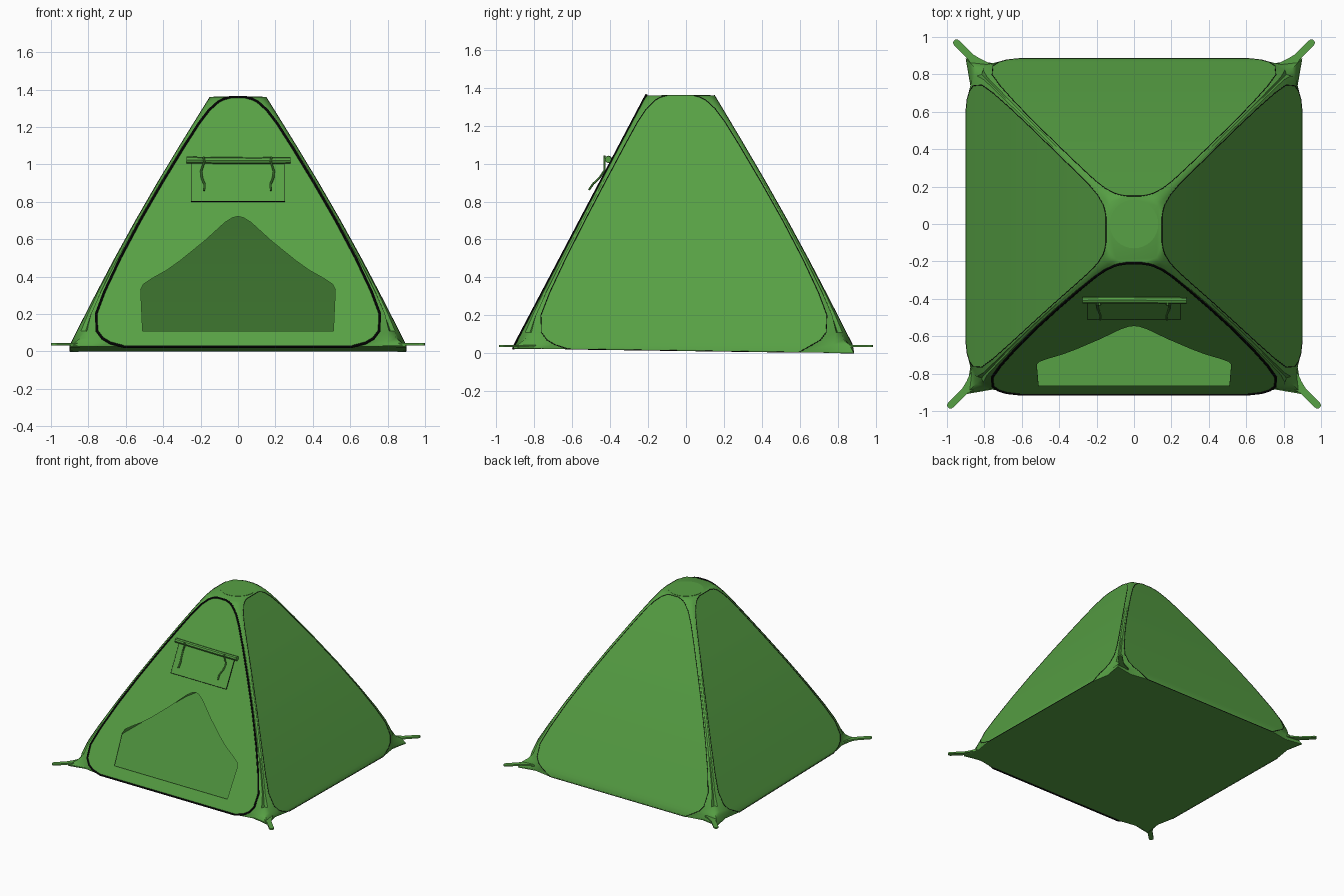
import bpy
import bmesh
from math import sin, pi, cos
from mathutils import Vector

cube = bpy.data.objects.get("Cube")
if cube:
    bpy.data.objects.remove(cube, do_unlink=True)


def material(name, colour):
    mat = bpy.data.materials.new(name)
    mat.use_nodes = True
    mat.diffuse_color = colour
    bsdf = mat.node_tree.nodes["Principled BSDF"]
    bsdf.inputs["Base Color"].default_value = colour
    bsdf.inputs["Roughness"].default_value = 0.8
    return mat


fabric = material("green_fabric", (0.095, 0.355, 0.058, 1))
trim = material("black_trim", (0.004, 0.004, 0.004, 1))


def activate(obj):
    bpy.ops.object.select_all(action='DESELECT')
    obj.select_set(True)
    bpy.context.view_layer.objects.active = obj


def thicken(obj, thickness, offset):
    mod = obj.modifiers.new("Thickness", 'SOLIDIFY')
    mod.thickness, mod.offset = thickness, offset
    activate(obj)
    bpy.ops.object.modifier_apply(modifier=mod.name)


def make(name, verts, faces):
    mesh = bpy.data.meshes.new(name)
    mesh.from_pydata(verts, [], faces)
    obj = bpy.data.objects.new(name, mesh)
    bpy.context.collection.objects.link(obj)
    mesh.materials.append(fabric)
    return obj


def plate(name, points, thickness, offset=0):
    thicken(make(name, points, [range(len(points))]), thickness, offset)


def smooth(obj):
    activate(obj)
    bpy.ops.object.shade_smooth_by_angle(angle=0.6)


def tube(name, points, radius, mat=fabric, closed=False):
    curve = bpy.data.curves.new(name, 'CURVE')
    curve.dimensions = '3D'
    curve.bevel_depth, curve.bevel_resolution = radius, 2
    curve.use_fill_caps = True
    spline = curve.splines.new('POLY')
    spline.points.add(len(points) - 1)
    for p, co in zip(spline.points, points):
        p.co = (*co, 1)
    spline.use_cyclic_u = closed
    obj = bpy.data.objects.new(name, curve)
    bpy.context.collection.objects.link(obj)
    curve.materials.append(mat)
    activate(obj)
    bpy.ops.object.convert(target='MESH')
    smooth(bpy.context.object)


# Tent profile: height, corner width, mid-corner inset, quarter-corner inset
BASE, TOP = 0.03, 1.36
LEVELS = [
    (0.03, 0.29, 0.0, 0.025), (0.045, 0.21, 0.015, 0.025),
    (0.07, 0.155, 0.035, 0.025), (0.11, 0.105, 0.045, 0.02),
    (0.2, 0.055, 0.03, 0.012), (0.32, 0.038, 0.018, 0.006),
    (0.5, 0.028, 0.011, 0.004), (0.7, 0.024, 0.009, 0.003),
    (0.9, 0.024, 0.009, 0.003), (1.1, 0.025, 0.009, 0.003),
    (1.22, 0.028, 0.01, 0.004), (1.29, 0.038, 0.013, 0.005),
    (1.335, 0.06, 0.018, 0.008), (1.35, 0.08, 0.022, 0.012),
    (1.36, 0.11, 0.03, 0.02),
]


def extents(z):
    t = (z - BASE) / (TOP - BASE)
    bulge = sin(pi * t)
    return (0.9 - 0.75 * t + 0.025 * bulge,
            -0.91 + 0.7 * t,
            0.885 - 0.735 * t + 0.02 * bulge)


def ring(z, c, d, e):
    hx, front, back = extents(z)
    corner = [(0, c), (e, c / 2), (d, d), (c / 2, e), (c, 0)]
    points = []
    for sx, sy in ((1, -1), (1, 1), (-1, 1), (-1, -1)):
        order = corner if sx * sy > 0 else corner[::-1]
        edge = front if sy < 0 else back
        points += [Vector((sx * (hx - a), edge - sy * b, z)) for a, b in order]
    return points


rings = [ring(*level) for level in LEVELS]
for p in rings[0]:
    p.z = 0.013 - 0.014 * p.y
COUNT = len(rings[0])

# Tent walls and flat crown
verts = [p for r in rings for p in r]
faces = []
for k in range(len(rings) - 1):
    for i in range(COUNT):
        j = (i + 1) % COUNT
        faces.append((k * COUNT + i, k * COUNT + j,
                      (k + 1) * COUNT + j, (k + 1) * COUNT + i))
faces.append(range((len(rings) - 1) * COUNT, len(rings) * COUNT))
walls = make("tent_walls", verts, faces)

# Crease the walls along the panel seams
for edge in walls.data.edges:
    a, b = (v % COUNT for v in edge.vertices)
    edge.use_edge_sharp = a == b and a % 5 in (0, 4)
thicken(walls, 0.006, -1)

# Doorway cut through the front wall
half = [(0.51, 0.11), (0.52, 0.33), (0.505, 0.36), (0.46, 0.39), (0.38, 0.435),
        (0.31, 0.485), (0.18, 0.59), (0.07, 0.69), (0.03, 0.715)]
outline = half + [(0, 0.722)] + [(-x, z) for x, z in reversed(half)]
n = len(outline)
cutter = make("door_cutter",
              [(x, y, z) for y in (-1.2, -0.3) for x, z in outline],
              [range(n), range(2 * n - 1, n - 1, -1)] +
              [(i, i + n, (i + 1) % n + n, (i + 1) % n) for i in range(n)])
bm = bmesh.new()
bm.from_mesh(cutter.data)
bmesh.ops.recalc_face_normals(bm, faces=bm.faces)
bm.to_mesh(cutter.data)
bm.free()
cutter.hide_render = True
cut = walls.modifiers.new("Doorway", 'BOOLEAN')
cut.operation, cut.solver, cut.object = 'DIFFERENCE', 'EXACT', cutter
activate(walls)
bpy.ops.object.modifier_apply(modifier=cut.name)
bpy.data.objects.remove(cutter, do_unlink=True)
smooth(walls)

# Ground sheet and crown patch
plate("floor", rings[0], 0.006, 1)
plate("crown_patch",
      [(0.13 * cos(a * pi / 16), 0.13 * sin(a * pi / 16), TOP) for a in range(32)],
      0.004)

# Piped seams around the four wall panels
for k, side in enumerate(("right_side", "back", "left_side", "front")):
    a, b = k * 5 + 4, (k * 5 + 5) % COUNT
    loop = [r[a] for r in rings] + [r[b] for r in reversed(rings)]
    tube(side + "_seam", loop, 0.007 if side == "front" else 0.002, trim, True)

# Peg loops at the corners: flat strips that flare into the walls
STRIP = [(0, 0.05), (0.04, 0.042), (0.08, 0.028), (0.12, 0.018), (0.225, 0.018)]
tip = [(0.225 + 0.018 * sin(a), 0.018 * cos(a)) for a in (pi / 6, pi / 3)]
for sx, sy in ((1, -1), (1, 1), (-1, 1), (-1, -1)):
    across = STRIP + tip
    shape = across + [(0.243, 0)] + [(l, -w) for l, w in reversed(across)]
    along = Vector((sx, sy, 0)).normalized()
    side = Vector((-along.y, along.x, 0))
    start = Vector((sx * (0.822 if sy < 0 else 0.79), sy * 0.81, 0.038))
    side_name = "left" if sx > 0 else "right"
    plate(("front_" if sy < 0 else "back_") + side_name + "_peg_loop",
          [start + along * l + side * w for l, w in shape], 0.012)


# Window panel, rolled blind and its ties on the front wall
def on_front(x, z, out=0):
    return Vector((x, extents(z)[1], z)) + Vector((0, -0.885, 0.466)) * out


window = [on_front(x, z, 0.003) for x, z in
          ((-0.25, 0.8), (0.25, 0.8), (0.25, 1.01), (-0.25, 1.01))]
plate("window_panel", window, 0.004)
tube("window_stitching", window, 0.003, trim, True)
tube("rolled_blind", [(-0.275, -0.408, 1.024), (-0.1, -0.406, 1.021),
                      (0.1, -0.408, 1.02), (0.28, -0.41, 1.022)], 0.018)
TIE = [(0, 1.02, 0.045), (0.005, 1.0, 0.035), (-0.012, 0.96, 0.01),
       (-0.008, 0.92, 0.015), (0.006, 0.88, 0.03), (0.004, 0.845, 0.035)]
for name, x, flip in (("right_tie", -0.185, 1), ("left_tie", 0.18, -1)):
    tube(name, [on_front(x + flip * dx, z, out) for dx, z, out in TIE], 0.006)
